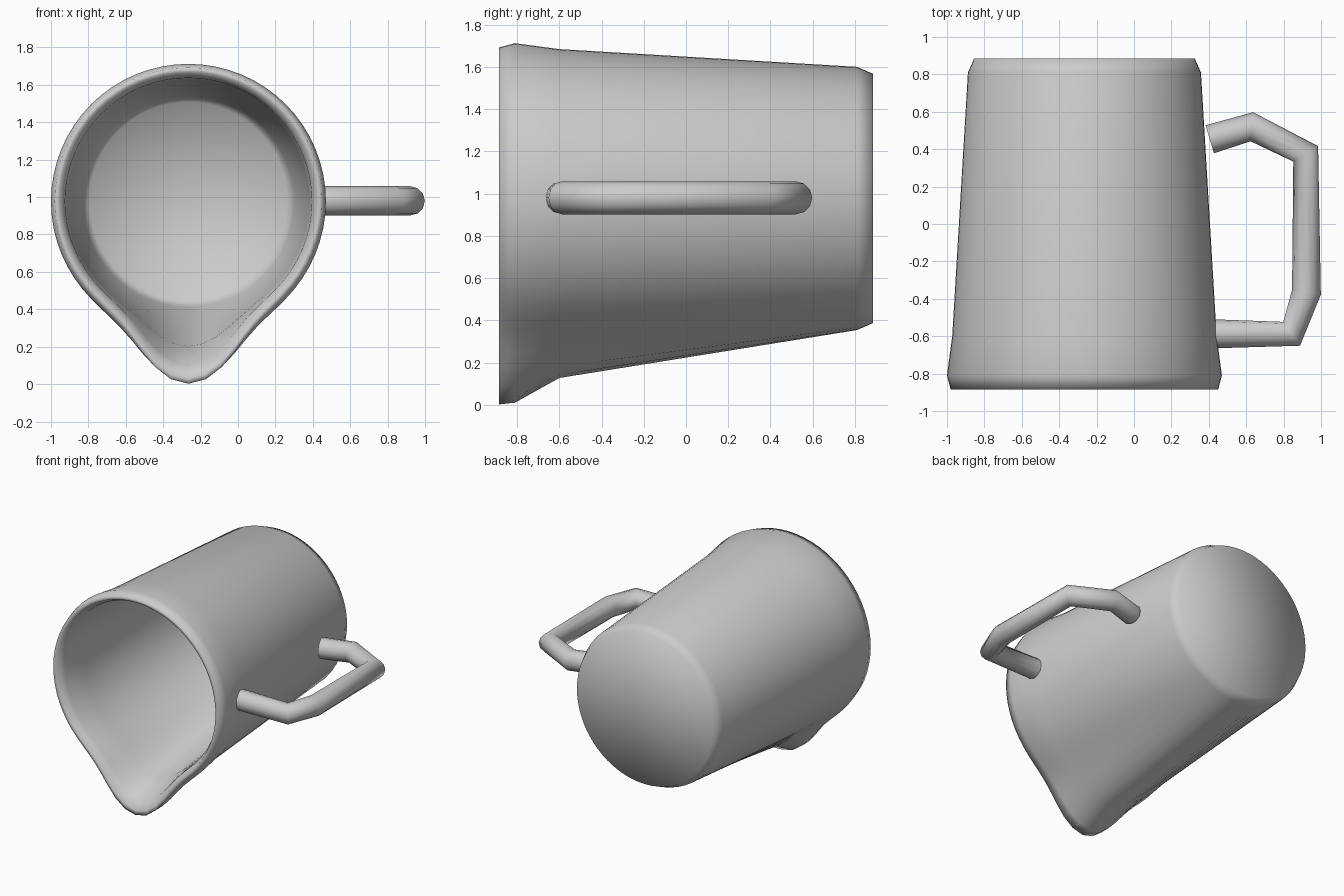
import bpy, bmesh, math

if "Cube" in bpy.data.objects:
    bpy.data.objects.remove(bpy.data.objects["Cube"])

CX, CZ, SEG = -0.265, 0.977, 64

# (y, radius, spout bulge) from outer base centre, over the rim, to inner floor centre
PROFILE = [
    (0.885, 0.0, 0.0), (0.885, 0.59, 0.0), (0.81, 0.623, 0.0),
    (-0.60, 0.707, 0.143), (-0.81, 0.735, 0.232), (-0.885, 0.715, 0.26),
    (-0.885, 0.69, 0.25), (-0.82, 0.66, 0.215), (-0.60, 0.645, 0.13),
    (0.74, 0.565, 0.0), (0.80, 0.53, 0.0), (0.80, 0.0, 0.0),
]


def new_object(name, bm):
    mesh = bpy.data.meshes.new(name)
    bm.to_mesh(mesh)
    bm.free()
    mesh.shade_smooth()
    ob = bpy.data.objects.new(name, mesh)
    bpy.context.collection.objects.link(ob)
    return ob


# Jug body: lathed rings with a pouring spout pulled out of the lower side
bm = bmesh.new()
rings = []
for y, r, bulge in PROFILE:
    ring = []
    for i in range(SEG):
        a = 2 * math.pi * i / SEG
        d = math.degrees(min(a, 2 * math.pi - a))
        rr = r + bulge * math.exp(-(d / 20) ** 2)
        ring.append(bm.verts.new((CX + rr * math.sin(a), y, CZ - rr * math.cos(a))))
    rings.append(ring)
for lo, hi in zip(rings, rings[1:]):
    for i in range(SEG):
        j = (i + 1) % SEG
        bm.faces.new((lo[i], lo[j], hi[j], hi[i]))
bmesh.ops.remove_doubles(bm, verts=bm.verts, dist=1e-5)
bmesh.ops.recalc_face_normals(bm, faces=bm.faces)
new_object("jug_body", bm)

# Handle: angular tube swept along a short path
path = [(0.405, 0.453), (0.63, 0.52), (0.918, 0.375),
        (0.922, -0.365), (0.843, -0.587), (0.41, -0.587)]
curve = bpy.data.curves.new("handle", 'CURVE')
curve.dimensions = '3D'
curve.bevel_depth = 0.078
curve.bevel_resolution = 4
spline = curve.splines.new('POLY')
spline.points.add(len(path) - 1)
for p, (x, y) in zip(spline.points, path):
    p.co = (x, y, 0.98, 1)
spline.use_smooth = True
handle = bpy.data.objects.new("handle", curve)
bpy.context.collection.objects.link(handle)
bpy.context.view_layer.objects.active = handle
handle.select_set(True)
bpy.ops.object.convert(target='MESH')
